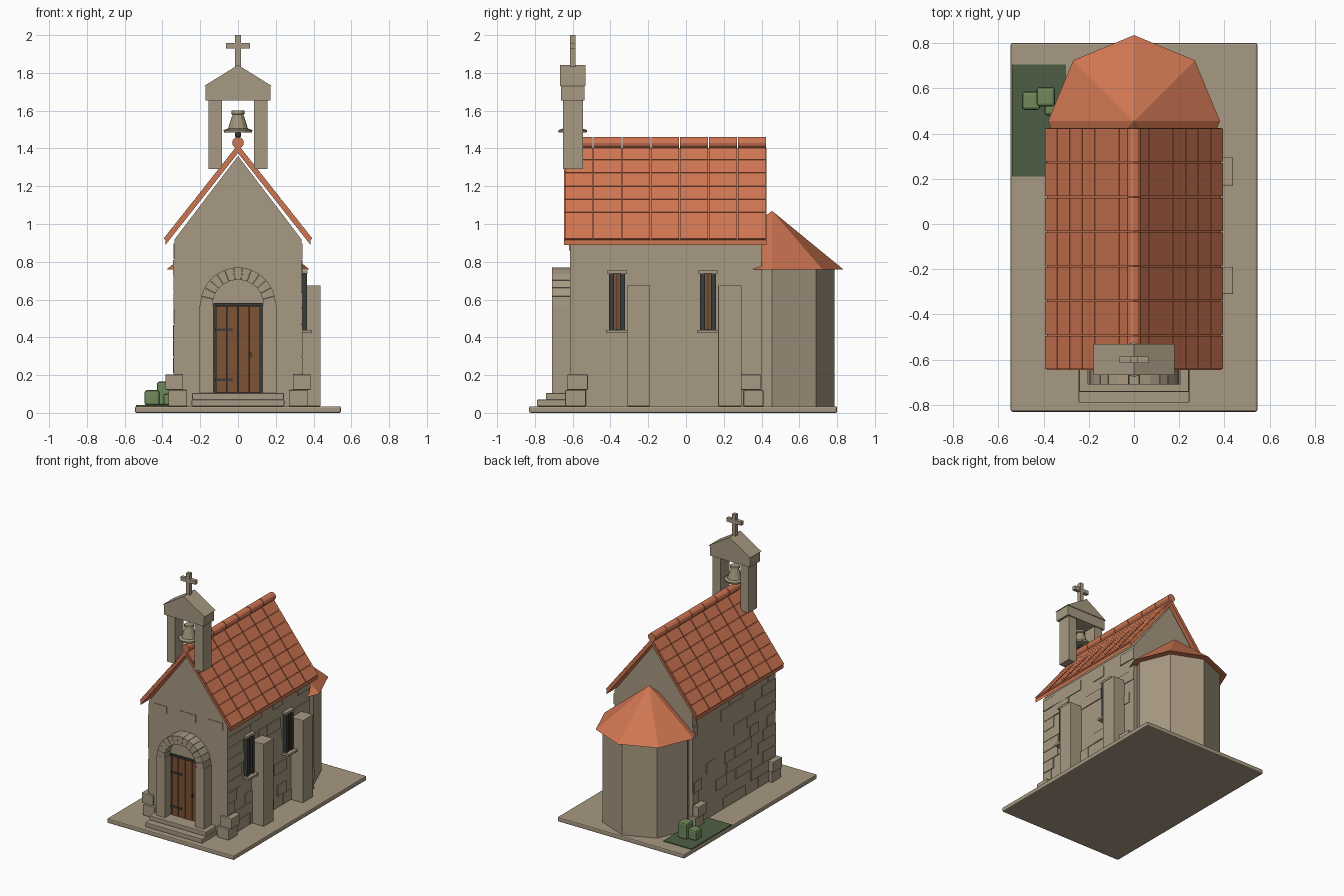
import bpy, bmesh, math, random
from mathutils import Matrix, Vector

if "Cube" in bpy.data.objects:
    bpy.data.objects.remove(bpy.data.objects["Cube"])

random.seed(4)


def material(name, rgb):
    m = bpy.data.materials.new(name)
    m.diffuse_color = (*rgb, 1)
    m.use_nodes = True
    m.node_tree.nodes["Principled BSDF"].inputs["Base Color"].default_value = m.diffuse_color
    return m


STONE = material("sandstone", (0.39, 0.32, 0.223))
TILE = material("terracotta", (0.62, 0.18, 0.085))
WOOD = material("brown_wood", (0.205, 0.085, 0.035))
IRON = material("dark_iron", (0.04, 0.045, 0.043))
BELL = material("aged_bronze", (0.34, 0.29, 0.19))
GRASS = material("dark_grass", (0.076, 0.114, 0.058))
LEAF = material("leaf_green", (0.16, 0.25, 0.10))


def finish(name, bm, mat):
    bmesh.ops.recalc_face_normals(bm, faces=bm.faces)
    me = bpy.data.meshes.new(name)
    bm.to_mesh(me)
    bm.free()
    me.materials.append(mat)
    ob = bpy.data.objects.new(name, me)
    bpy.context.collection.objects.link(ob)
    return ob


def boxes(name, mat, *ranges, bevel=0):
    """Boxes given as (x0, x1, y0, y1, z0, z1), joined in one object."""
    bm = bmesh.new()
    for x0, x1, y0, y1, z0, z1 in ranges:
        mtx = Matrix.Translation(((x0 + x1) / 2, (y0 + y1) / 2, (z0 + z1) / 2))
        mtx = mtx @ Matrix.Diagonal((x1 - x0, y1 - y0, z1 - z0, 1))
        bmesh.ops.create_cube(bm, size=1, matrix=mtx)
    ob = finish(name, bm, mat)
    if bevel:
        mod = ob.modifiers.new("soft_edges", 'BEVEL')
        mod.width, mod.segments = bevel, 2
    return ob


def prisms(name, mat, profiles, y0, y1):
    """Extrude x-z profiles along y."""
    bm = bmesh.new()
    for prof in profiles:
        face = bm.faces.new([bm.verts.new((x, y0, z)) for x, z in prof])
        ext = bmesh.ops.extrude_face_region(bm, geom=[face])
        bmesh.ops.translate(bm, vec=(0, y1 - y0, 0),
                            verts=[v for v in ext["geom"] if isinstance(v, bmesh.types.BMVert)])
    return finish(name, bm, mat)


def cone(name, mat, r0, r1, z0, z1, y, sides):
    bm = bmesh.new()
    bmesh.ops.create_cone(bm, cap_ends=True, segments=sides, radius1=r0, radius2=r1, depth=z1 - z0,
                          matrix=Matrix.Translation((0, y, (z0 + z1) / 2)))
    return finish(name, bm, mat)


def arc(r, a):
    return (r * math.cos(a), 0.57 + r * math.sin(a))


# ground slab, grass and bushes
boxes("ground_slab", STONE, (-0.545, 0.545, -0.83, 0.80, 0, 0.035), bevel=0.008)
boxes("grass_patch", GRASS, (-0.54, -0.30, 0.21, 0.705, 0.03, 0.041))
boxes("bushes", LEAF, (-0.495, -0.415, 0.505, 0.585, 0.04, 0.12),
      (-0.43, -0.35, 0.52, 0.605, 0.04, 0.165),
      (-0.395, -0.345, 0.48, 0.53, 0.04, 0.10), bevel=0.012)

# nave with gables
prisms("nave", STONE, [[(-0.335, 0.035), (0.335, 0.035), (0.335, 0.92), (0, 1.36), (-0.335, 0.92)]],
       -0.615, 0.40)

# raised stones in the side walls
stones = []
for side in (-1, 1):
    for row in range(10):
        z = 0.04 + row * 0.086
        y = -0.615
        while y < 0.38:
            w = min(random.uniform(0.09, 0.17), 0.40 - y)
            if random.random() < 0.4 or y == -0.615:
                x0, x1 = sorted((side * 0.32, side * random.uniform(0.339, 0.343)))
                stones.append((x0, x1, y, y + w, z, z + 0.082))
            y += w
boxes("raised_stones", STONE, *stones)
boxes("front_band_stones", STONE, (-0.29, -0.18, -0.619, -0.60, 0.86, 0.918),
      (-0.07, 0.07, -0.619, -0.60, 0.86, 0.918), (0.18, 0.30, -0.619, -0.60, 0.86, 0.918))

# corner stones at the foot of the walls
corner = []
for s in (-1, 1):
    for y0, y1, dy in ((-0.63, -0.52, -0.01), (0.29, 0.395, 0.015)):
        x0, x1 = sorted((s * 0.29, s * 0.385))
        corner.append((x0, x1, y0, y1, 0.122, 0.203))
        x0, x1 = sorted((s * 0.27, s * 0.368))
        corner.append((x0, x1, y0 + dy, y1 + dy, 0.035, 0.12))
boxes("corner_stones", STONE, *corner, bevel=0.004)

# buttresses and windows on the right wall
boxes("buttresses", STONE, (0.33, 0.438, -0.31, -0.19, 0.035, 0.675),
      (0.33, 0.438, 0.17, 0.295, 0.035, 0.675), bevel=0.004)
for i, y in enumerate((-0.365, 0.117)):
    boxes(f"window_frame_{i}", IRON, (0.33, 0.352, y - 0.043, y + 0.043, 0.44, 0.737),
          (0.33, 0.366, y - 0.043, y - 0.018, 0.44, 0.737),
          (0.33, 0.366, y + 0.018, y + 0.043, 0.44, 0.737),
          (0.33, 0.362, y - 0.003, y + 0.003, 0.44, 0.737))
    boxes(f"window_shutter_{i}", WOOD, (0.34, 0.358, y - 0.016, y + 0.016, 0.445, 0.735))
    boxes(f"window_sill_and_lintel_{i}", STONE, (0.33, 0.392, y - 0.058, y + 0.058, 0.423, 0.44),
          (0.33, 0.368, y - 0.053, y + 0.053, 0.737, 0.753))

# apse: eight-sided wall with pointed roof
cone("apse_wall", STONE, 0.33, 0.33, 0.035, 0.765, 0.455, 8)
cone("apse_roof", TILE, 0.38, 0, 0.758, 1.07, 0.455, 8)

# roof slab
prisms("roof_slab", TILE, [[(-0.385, 0.888), (0, 1.375), (0.385, 0.888),
                            (0.385, 0.915), (0, 1.402), (-0.385, 0.915)]], -0.645, 0.425)

# roof tiles, seven columns by seven rows on each slope
bm = bmesh.new()
pitch = math.atan2(0.487, 0.385)
length, cols, rows = math.hypot(0.385, 0.487), 7, 7
for s in (-1, 1):
    for c in range(cols):
        y = -0.645 + (c + 0.5) * 1.07 / cols
        for r in range(rows):
            t = (r + 0.5) / rows
            lift = 0.006
            pos = Vector((s * (0.385 * t + lift * math.sin(pitch)), y,
                          1.402 - 0.487 * t + lift * math.cos(pitch)))
            mtx = Matrix.Translation(pos) @ Matrix.Rotation(s * pitch, 4, 'Y')
            mtx = mtx @ Matrix.Diagonal((length / rows - 0.003, 1.07 / cols - 0.007, 0.012, 1))
            bmesh.ops.create_cube(bm, size=1, matrix=mtx)
finish("roof_tiles", bm, TILE)

# ridge tiles
bm = bmesh.new()
for c in range(cols):
    mtx = Matrix.Translation((0, -0.645 + (c + 0.5) * 1.07 / cols, 1.43))
    bmesh.ops.create_cone(bm, cap_ends=True, segments=12, radius1=0.031, radius2=0.031,
                          depth=1.07 / cols - 0.005, matrix=mtx @ Matrix.Rotation(math.pi / 2, 4, 'X'))
finish("ridge_tiles", bm, TILE)

# steps, door jambs, arch and infill
boxes("steps", STONE, (-0.245, 0.245, -0.79, -0.60, 0.035, 0.07),
      (-0.243, 0.243, -0.742, -0.60, 0.07, 0.105), bevel=0.004)
boxes("door_jambs", STONE, (-0.205, -0.13, -0.71, -0.60, 0.105, 0.57),
      (0.13, 0.205, -0.71, -0.60, 0.105, 0.57))
n = 13
wedges = []
for i in range(n):
    a, b = (i + 0.02) * math.pi / n, (i + 0.98) * math.pi / n
    wedges.append([arc(0.135, a), arc(0.2, a), arc(0.2, b), arc(0.135, b)])
prisms("arch_stones", STONE, wedges, -0.71, -0.605)
prisms("arch_infill", STONE, [[arc(0.138, i * math.pi / 12) for i in range(13)]], -0.64, -0.60)

# door: dark frame, planks, hinges and handle
boxes("door_frame", IRON, (-0.13, 0.13, -0.635, -0.61, 0.105, 0.575),
      (-0.13, 0.13, -0.655, -0.61, 0.568, 0.582))
boxes("door_planks", WOOD, *[(x + 0.002, x + 0.057, -0.646, -0.62, 0.108, 0.566)
                             for x in (-0.118, -0.059, 0, 0.059)])
boxes("door_hinges", IRON, *[(-0.122, -0.03, -0.652, -0.64, z, z + 0.014) for z in (0.168, 0.434)])
boxes("door_handle", IRON, (0.062, 0.072, -0.662, -0.64, 0.298, 0.32))

# bell gable: pillars, beam, pediment, cross
boxes("belfry_pillars", STONE, (-0.155, -0.085, -0.652, -0.546, 1.29, 1.655),
      (0.085, 0.155, -0.652, -0.546, 1.29, 1.655))
boxes("belfry_beam", STONE, (-0.172, 0.172, -0.663, -0.537, 1.653, 1.73))
prisms("belfry_pediment", STONE, [[(-0.18, 1.73), (0.18, 1.73), (0, 1.842)]], -0.667, -0.531)
boxes("cross", STONE, (-0.015, 0.015, -0.615, -0.585, 1.82, 2.0),
      (-0.064, 0.064, -0.614, -0.586, 1.928, 1.957))

# bell turned from a profile, with clapper
bm = bmesh.new()
rings = [(0, 1.60), (0.034, 1.60), (0.036, 1.583), (0.028, 1.58), (0.04, 1.545),
         (0.053, 1.505), (0.076, 1.497), (0.074, 1.484), (0, 1.484)]
verts = [bm.verts.new((r, -0.6, z)) for r, z in rings]
edges = [bm.edges.new(p) for p in zip(verts, verts[1:])]
bmesh.ops.spin(bm, geom=verts + edges, cent=(0, -0.6, 0), axis=(0, 0, 1), angle=2 * math.pi, steps=12)
bmesh.ops.remove_doubles(bm, verts=bm.verts, dist=0.0005)
finish("bell", bm, BELL)
bm = bmesh.new()
bmesh.ops.create_icosphere(bm, subdivisions=2, radius=0.018, matrix=Matrix.Translation((0, -0.6, 1.472)))
finish("bell_clapper", bm, IRON)
